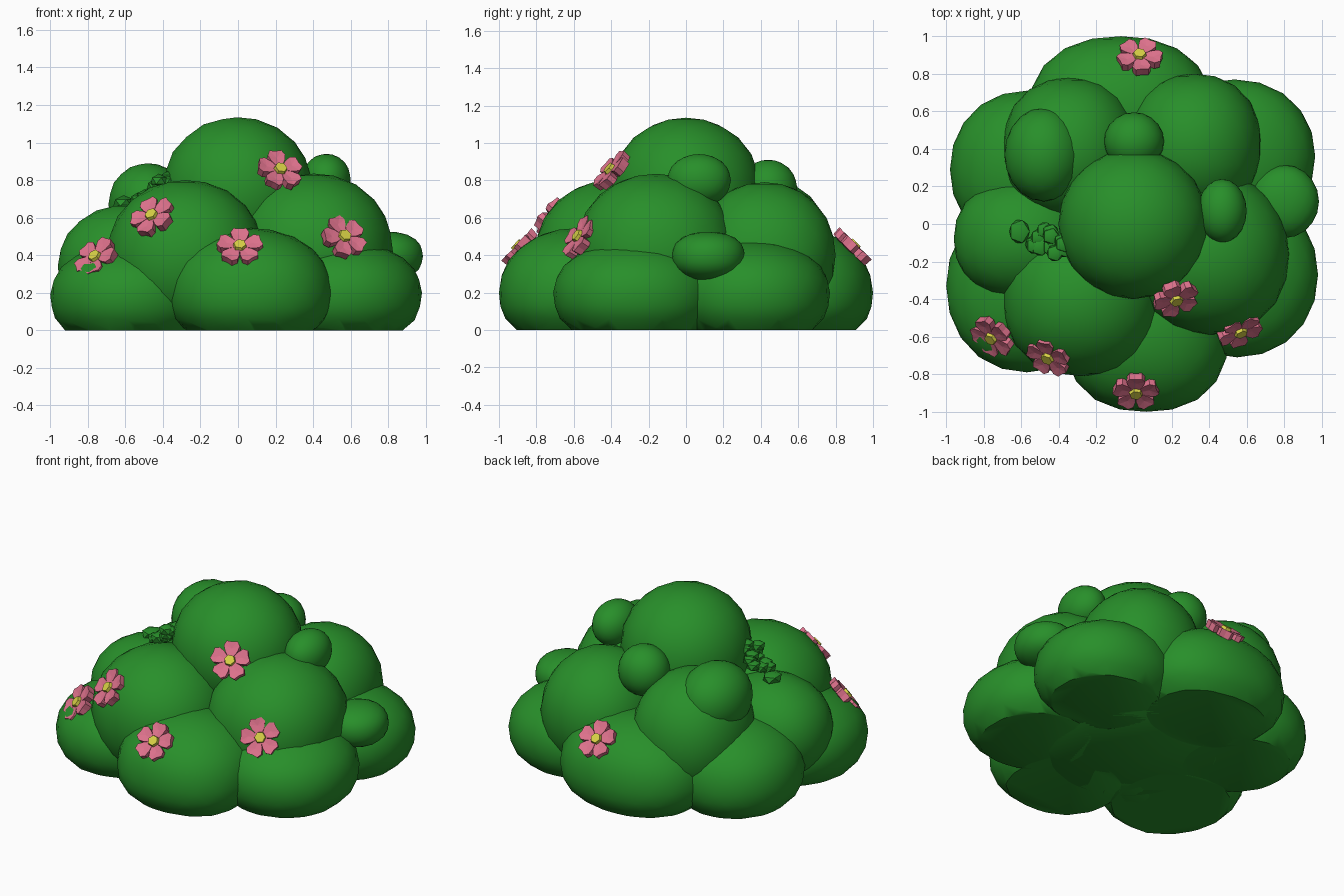
import bpy, bmesh, math, random
from mathutils import Vector, Matrix

if "Cube" in bpy.data.objects:
    bpy.data.objects.remove(bpy.data.objects["Cube"])

random.seed(4)


def material(name, rgb):
    m = bpy.data.materials.new(name)
    m.diffuse_color = (*rgb, 1)
    m.use_nodes = True
    m.node_tree.nodes["Principled BSDF"].inputs["Base Color"].default_value = m.diffuse_color
    return m


GREEN = material("leaf green", (0.021, 0.275, 0.023))
PINK = material("petal pink", (0.72, 0.165, 0.26))
YELLOW = material("pollen yellow", (0.68, 0.63, 0.06))


def finish(bm, name, mat, matrix=None, smooth=None):
    me = bpy.data.meshes.new(name)
    bm.to_mesh(me)
    bm.free()
    me.materials.append(mat)
    ob = bpy.data.objects.new(name, me)
    bpy.context.collection.objects.link(ob)
    if matrix:
        ob.matrix_world = matrix
    if smooth:
        bpy.ops.object.select_all(action='DESELECT')
        ob.select_set(True)
        bpy.context.view_layer.objects.active = ob
        bpy.ops.object.shade_smooth_by_angle(angle=math.radians(smooth))
    return ob


def lobe(name, centre, radii, detail=3, upper=2.08, below=None, plan=2.0):
    """Rounded foliage mass, cut flat at the ground; plan sets how full it is from above."""
    bm = bmesh.new()
    bmesh.ops.create_icosphere(bm, subdivisions=detail, radius=1)
    for v in bm.verts:
        p = v.co.copy()
        rz = radii[2]
        n = upper
        if below and p.z < 0:
            n, rz = 2.6, below
        rho = (abs(p.x) ** plan + abs(p.y) ** plan) ** (1 / plan)
        p /= (rho ** n + abs(p.z) ** n) ** (1 / n)
        v.co = Vector(centre) + Vector((p.x * radii[0], p.y * radii[1], p.z * rz))
    cut = bmesh.ops.bisect_plane(bm, geom=bm.verts[:] + bm.edges[:] + bm.faces[:],
                                 plane_co=(0, 0, 0.006), plane_no=(0, 0, 1), clear_inner=True)
    rim = [e for e in cut["geom_cut"] if isinstance(e, bmesh.types.BMEdge)]
    if rim:
        bmesh.ops.contextual_create(bm, geom=rim)
        for v in bm.verts:
            if v.co.z < 0.0065:
                v.co.z = 0
    bmesh.ops.recalc_face_normals(bm, faces=bm.faces)
    return finish(bm, name, GREEN, smooth=40)


# Ground ring of lobes around a flat-bottomed core
for name, centre, radii, plan in [
    ("front_base_lobe", (0.065, -0.58, 0.20), (0.44, 0.42, 0.345), 2.35),
    ("front_left_base_lobe", (-0.57, -0.33, 0.19), (0.43, 0.46, 0.28), 2.1),
    ("front_right_base_lobe", (0.55, -0.27, 0.20), (0.43, 0.44, 0.28), 2.1),
    ("back_right_base_lobe", (0.535, 0.36, 0.20), (0.43, 0.41, 0.28), 2.1),
    ("back_base_lobe", (-0.07, 0.60, 0.20), (0.49, 0.40, 0.34), 2.25),
    ("back_left_base_lobe", (-0.57, 0.29, 0.20), (0.41, 0.42, 0.32), 2.1),
    ("core", (0.0, 0.0, 0.19), (0.62, 0.66, 0.25), 2.0),
]:
    lobe(name, centre, radii, below=0.26, plan=plan)

# Middle tier
for name, centre, radii in [
    ("front_left_middle_lobe", (-0.28, -0.40, 0.39), (0.42, 0.41, 0.41)),
    ("right_middle_lobe", (0.405, -0.16, 0.42), (0.42, 0.43, 0.415)),
    ("back_right_middle_lobe", (0.32, 0.42, 0.40), (0.36, 0.38, 0.39)),
    ("back_left_middle_lobe", (-0.34, 0.40, 0.42), (0.36, 0.38, 0.40)),
    ("left_middle_lobe", (-0.585, -0.08, 0.34), (0.375, 0.325, 0.33)),
]:
    lobe(name, centre, radii, plan=2.2)

# Crown and small buds
lobe("crown_lobe", (-0.003, 0.0, 0.74), (0.40, 0.40, 0.395))
lobe("back_left_bud", (-0.48, 0.37, 0.67), (0.21, 0.25, 0.22))
lobe("back_bud", (0.0, 0.44, 0.75), (0.16, 0.155, 0.16))
lobe("right_bud", (0.47, 0.07, 0.80), (0.13, 0.17, 0.14))
lobe("low_right_bud", (0.80, 0.12, 0.395), (0.185, 0.195, 0.13), upper=2.3)

# Cluster of little sprigs in the left hollow
lobe("sprig_outer", (-0.61, -0.04, 0.68), (0.06, 0.07, 0.04), 1)
for i in range(16):
    t = i / 15
    lobe("sprig", (-0.52 + 0.15 * t + random.uniform(-.03, .03),
                   -0.06 - 0.07 * t + random.uniform(-.06, .06),
                   0.69 + 0.12 * t + random.uniform(-.02, .03)),
         (0.048, 0.048, 0.038), 1)


# Petal outline as (distance out, half width); mirrored across its crease
OUTLINE = [(0.006, 0.005), (0.055, 0.038), (0.092, 0.050), (0.120, 0.034)]
TIP = 0.116


def flower(pos, normal, spin):
    frame = Matrix.Translation(pos) @ Vector(normal).to_track_quat('Z', 'Y').to_matrix().to_4x4()
    frame = frame @ Matrix.Rotation(math.radians(spin), 4, 'Z') @ Matrix.Translation((0, 0, 0.010))
    bm = bmesh.new()
    for k in range(5):
        turn = Matrix.Rotation(k * math.tau / 5, 3, 'Z')
        loop = OUTLINE + [(TIP, 0)] + [(r, -w) for r, w in reversed(OUTLINE)]
        top = [bm.verts.new(turn @ Vector((r, w, 0.010 + 0.10 * r))) for r, w in loop]
        low = [bm.verts.new(turn @ Vector((r * 0.97, w * 0.95, -0.034 + 0.06 * r))) for r, w in loop]
        mid_top = bm.verts.new(turn @ Vector((0.075, 0, 0.012)))
        mid_low = bm.verts.new(turn @ Vector((0.07, 0, -0.036)))
        n = len(loop)
        for i in range(n):
            j = (i + 1) % n
            bm.faces.new((top[i], mid_top, top[j]))
            bm.faces.new((low[j], mid_low, low[i]))
            bm.faces.new((top[j], low[j], low[i], top[i]))
    bmesh.ops.recalc_face_normals(bm, faces=bm.faces)
    finish(bm, "flower_petals", PINK, frame)
    # Flower centre
    bm = bmesh.new()
    bmesh.ops.create_cone(bm, cap_ends=True, segments=6, radius1=0.042, radius2=0.033, depth=0.04,
                          matrix=Matrix.Translation((0, 0, 0.010)))
    finish(bm, "flower_centre", YELLOW, frame)


for pos, normal, spin in [
    ((0.22, -0.39, 0.845), (0.25, -0.70, 0.60), 20),
    ((-0.45, -0.70, 0.60), (-0.40, -0.65, 0.60), 50),
    ((-0.75, -0.595, 0.38), (-0.50, -0.60, 0.60), 5),
    ((0.01, -0.885, 0.435), (0.0, -0.70, 0.65), 18),
    ((0.56, -0.56, 0.49), (0.35, -0.75, 0.50), 35),
    ((0.03, 0.885, 0.44), (0.0, 0.70, 0.70), 25),
]:
    flower(pos, normal, spin)
